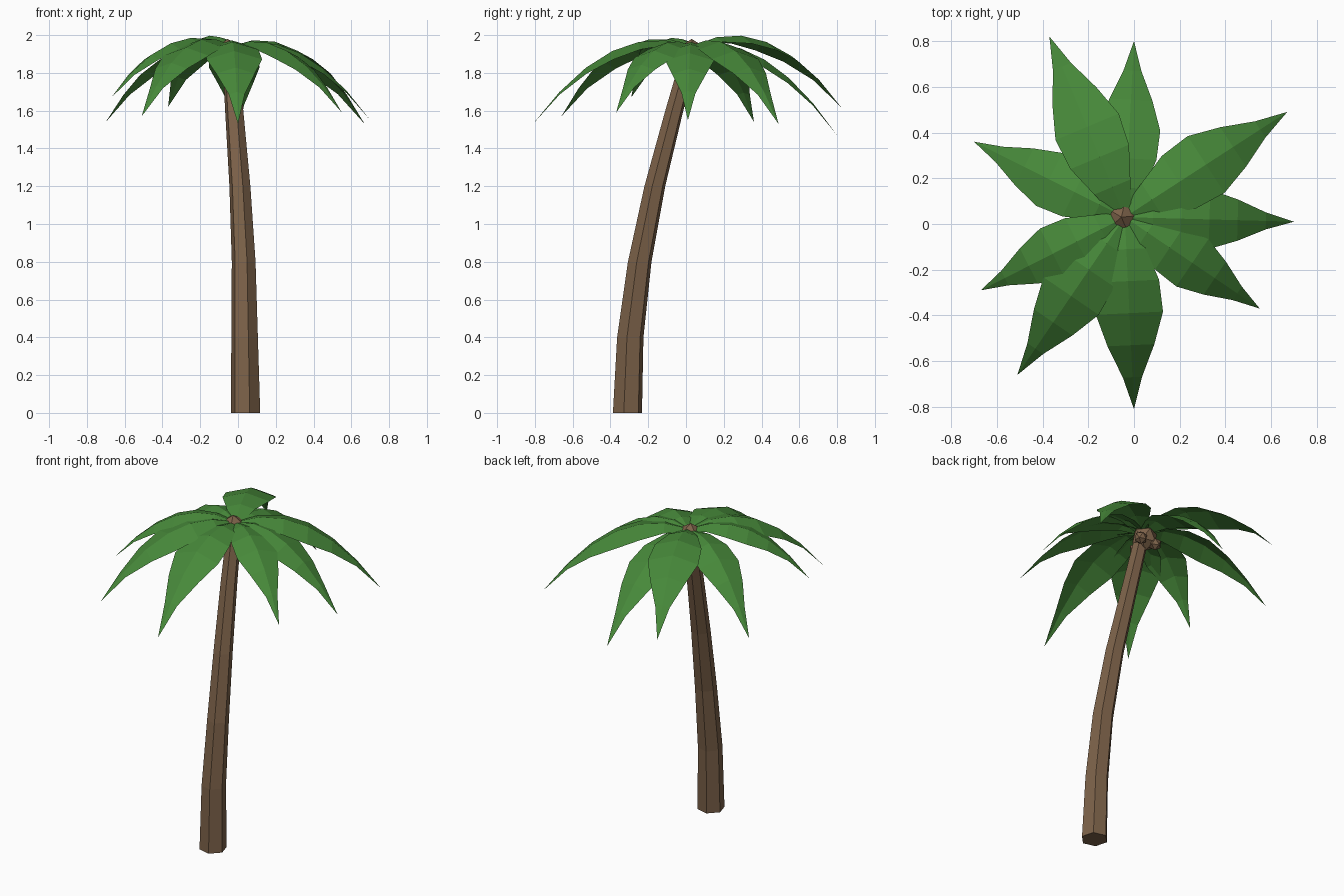
import bpy, bmesh, math
from mathutils import Vector

cube = bpy.data.objects.get("Cube")
if cube:
    bpy.data.objects.remove(cube)


def material(name, rgb):
    mat = bpy.data.materials.new(name)
    mat.use_nodes = True
    mat.diffuse_color = (*rgb, 1)
    mat.node_tree.nodes["Principled BSDF"].inputs["Base Color"].default_value = (*rgb, 1)
    return mat


BARK = material("bark brown", (0.20, 0.12, 0.066))
LEAF = material("leaf green", (0.063, 0.25, 0.042))


def finish(bm, name, mat):
    mesh = bpy.data.meshes.new(name)
    bm.to_mesh(mesh)
    bm.free()
    mesh.materials.append(mat)
    obj = bpy.data.objects.new(name, mesh)
    bpy.context.collection.objects.link(obj)
    return obj


# Trunk: six-sided rings swept along a leaning, tapering path
def build_trunk():
    path = [(0.04, -0.31, 0), (0.035, -0.295, 0.4), (0.03, -0.245, 0.8),
            (0.01, -0.165, 1.2), (-0.02, -0.062, 1.6), (-0.04, 0.02, 1.9)]
    sides = 6
    bm = bmesh.new()
    rings = []
    for x, y, z in path:
        r = 0.08 - 0.019 * z
        angles = [math.radians(-14) + math.tau * k / sides for k in range(sides)]
        rings.append([bm.verts.new((x + r * math.cos(a), y + r * math.sin(a), z))
                      for a in angles])
    for low, high in zip(rings, rings[1:]):
        for k in range(sides):
            n = (k + 1) % sides
            bm.faces.new((low[k], low[n], high[n], high[k]))
    bm.faces.new(rings[0][::-1])
    bm.faces.new(rings[-1])
    finish(bm, "trunk", BARK)


# Leaf: arched ridge with two drooping sides, narrowing to a point
ROOT = Vector((-0.04, 0.03, 1.94))
HALF_WIDTHS = [0.035, 0.10, 0.162, 0.175, 0.122, 0.05]


def build_leaf(name, tip):
    span = Vector(tip) - ROOT
    flat = Vector((span.x, span.y, 0))
    length = flat.length
    side = Vector((-flat.y, flat.x, 0)) / length
    bend = 0.86 * length
    rise = bend + span.z
    bm = bmesh.new()
    rows = []
    count = len(HALF_WIDTHS)
    for i, width in enumerate(HALF_WIDTHS):
        t = i / count
        w = width * length
        ridge = ROOT + flat * t + Vector((0, 0, rise * t - bend * t * t))
        drop = Vector((0, 0, 0.3 * w))
        rows.append([bm.verts.new(p) for p in
                     (ridge + side * w - drop, ridge, ridge - side * w - drop)])
    for a, b in zip(rows, rows[1:]):
        for k in range(2):
            bm.faces.new((a[k], a[k + 1], b[k + 1], b[k]))
    end = bm.verts.new(tip)
    for k in range(2):
        bm.faces.new((rows[-1][k], rows[-1][k + 1], end))
    bmesh.ops.recalc_face_normals(bm, faces=bm.faces)
    if sum(f.normal.z for f in bm.faces) < 0:
        bmesh.ops.reverse_faces(bm, faces=bm.faces)
    finish(bm, name, LEAF)


# Nut: faceted ball
def build_nut(name, centre, radius, turn=0):
    bm = bmesh.new()
    bmesh.ops.create_icosphere(bm, subdivisions=1, radius=radius)
    obj = finish(bm, name, BARK)
    obj.location = centre
    obj.rotation_euler.z = turn


build_trunk()

tips = [(0.70, 0.01, 1.55), (0.67, 0.49, 1.53), (0, 0.80, 1.47),
        (-0.37, 0.82, 1.62), (-0.70, 0.36, 1.54), (-0.67, -0.29, 1.67),
        (-0.51, -0.66, 1.57), (0, -0.81, 1.53), (0.55, -0.37, 1.59)]
for i, tip in enumerate(tips):
    build_leaf(f"leaf_{i + 1}", tip)

build_nut("crown_nut", (-0.055, 0.03, 1.9), 0.08, math.radians(5))
for i, (dx, dy) in enumerate([(0.055, 0.05), (-0.055, 0.045), (-0.01, -0.07)]):
    build_nut(f"hanging_nut_{i + 1}", (-0.04 + dx, 0.03 + dy, 1.86), 0.04, i)
